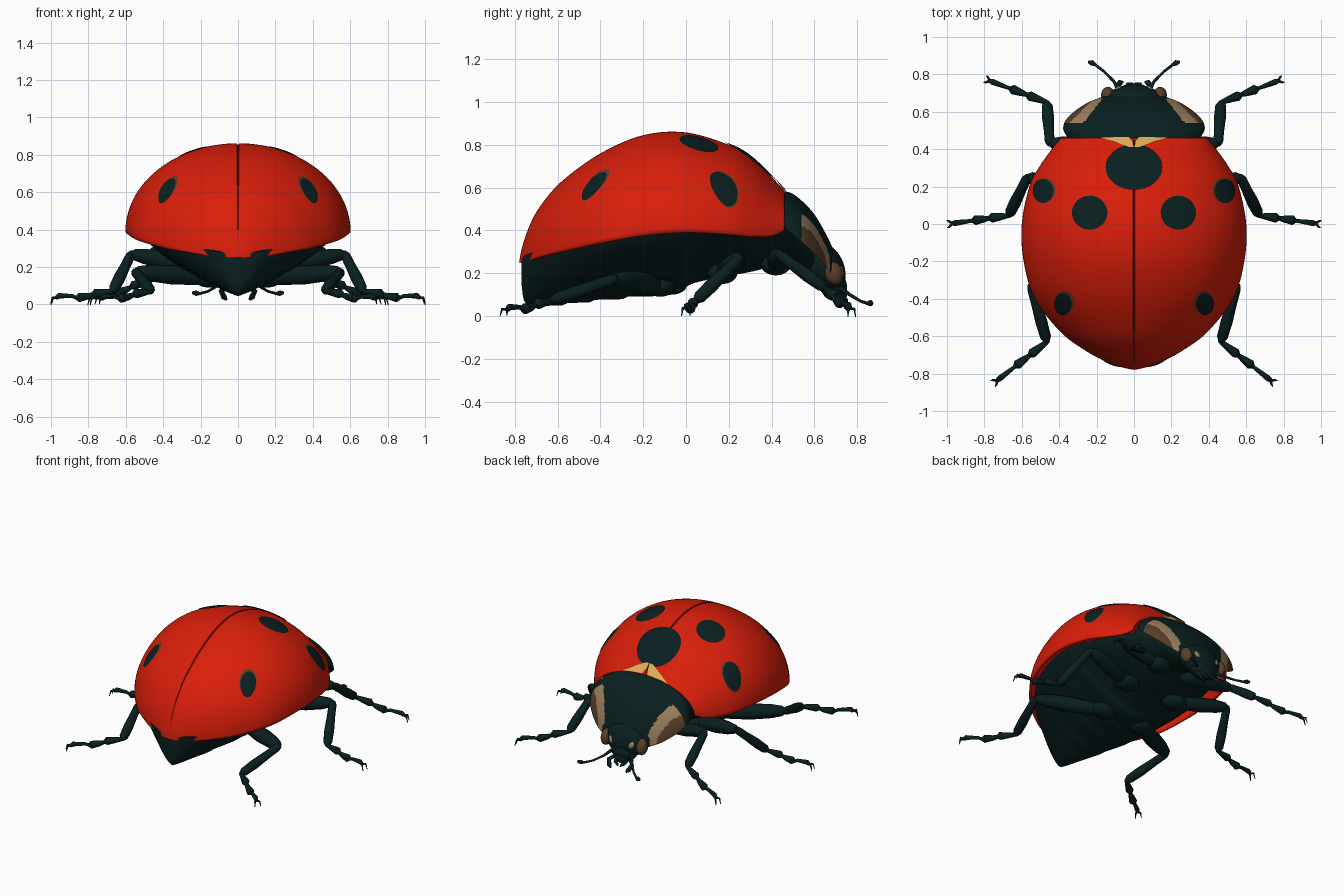
import bpy, bmesh, math
from mathutils import Vector

cube = bpy.data.objects.get("Cube")
if cube:
    bpy.data.objects.remove(cube, do_unlink=True)


def material(name, r, g, b):
    m = bpy.data.materials.new(name)
    m.use_nodes = True
    m.diffuse_color = (r, g, b, 1)
    bsdf = m.node_tree.nodes["Principled BSDF"]
    bsdf.inputs["Base Color"].default_value = (r, g, b, 1)
    bsdf.inputs["Roughness"].default_value = 0.6
    return m


RED = material("wing red", 0.69, 0.013, 0.003)
SEAM = material("seam dark red", 0.27, 0.008, 0.003)
BLACK = material("body black", 0.003, 0.014, 0.0145)
TAN = material("cheek tan", 0.34, 0.22, 0.11)
BROWN = material("eye brown", 0.1, 0.05, 0.023)
YELLOW = material("collar yellow", 0.75, 0.42, 0.1)


def add(name, mesh, *mats):
    ob = bpy.data.objects.new(name, mesh)
    bpy.context.collection.objects.link(ob)
    for m in mats:
        ob.data.materials.append(m)
    bpy.ops.object.select_all(action='DESELECT')
    ob.select_set(True)
    bpy.context.view_layer.objects.active = ob
    bpy.ops.object.shade_smooth_by_angle(angle=math.radians(40))
    return ob


def loft(name, rings, mats, closed=False, caps=False, rule=None):
    """Skin a list of equal-length point rings; rule picks each face's material."""
    bm = bmesh.new()
    grid = [[bm.verts.new(p) for p in ring] for ring in rings]
    n = len(grid[0])
    for a, b in zip(grid, grid[1:]):
        for j in range(n if closed else n - 1):
            k = (j + 1) % n
            bm.faces.new((a[j], a[k], b[k], b[j]))
    if caps:
        bm.faces.new(grid[0])
        bm.faces.new(grid[-1])
    bmesh.ops.remove_doubles(bm, verts=bm.verts, dist=0.0004)
    bmesh.ops.recalc_face_normals(bm, faces=bm.faces)
    bm.normal_update()
    if rule:
        for f in bm.faces:
            f.material_index = rule(f.calc_center_median(), f.normal)
    mesh = bpy.data.meshes.new(name)
    bm.to_mesh(mesh)
    bm.free()
    return add(name, mesh, *mats)


def sample(rows, t):
    """Smooth curve through table rows, t from 0 to 1."""
    last = len(rows) - 1
    i = min(int(t * last), last - 1)
    u = t * last - i
    quad = zip(rows[max(i - 1, 0)], rows[i], rows[i + 1], rows[min(i + 2, last)])
    return [b + u / 2 * (c - a + u * (2 * a - 5 * b + 4 * c - d + u * (3 * (b - c) + d - a)))
            for a, b, c, d in quad]


def steps(n):
    return [i / n for i in range(n + 1)]


def tube(name, points, radii, mat):
    cu = bpy.data.curves.new(name, 'CURVE')
    cu.dimensions = '3D'
    cu.bevel_depth, cu.bevel_resolution, cu.use_fill_caps = 1, 3, True
    sp = cu.splines.new('POLY')
    sp.points.add(len(points) - 1)
    for p, co, r in zip(sp.points, points, radii):
        p.co, p.radius = (*co, 1), r
    temp = bpy.data.objects.new(name, cu)
    mesh = bpy.data.meshes.new_from_object(temp)
    bpy.data.objects.remove(temp)
    mesh.materials.clear()
    return add(name, mesh, mat)


def ball(name, center, size, mat, tilt=0):
    bpy.ops.mesh.primitive_uv_sphere_add(segments=28, ring_count=18, location=center,
                                         rotation=(tilt, 0, 0))
    ob = bpy.context.object
    ob.name, ob.scale = name, size
    ob.data.materials.append(mat)
    bpy.ops.object.shade_smooth()


# Wing covers: rows are y, half width, rim height, crown height
SHELL = [(-.78, 0, .25, .25), (-.765, .07, .252, .325), (-.73, .16, .26, .425),
         (-.68, .255, .275, .515), (-.58, .39, .3, .63), (-.4, .53, .34, .76),
         (-.2, .59, .375, .845), (0, .6, .39, .858), (.2, .56, .38, .80), (.3, .51, .37, .745),
         (.4, .44, .372, .65), (.46, .39, .40, .585)]


def shell_row(y):
    lo, hi = 0, 1
    for _ in range(30):
        mid = (lo + hi) / 2
        lo, hi = (mid, hi) if sample(SHELL, mid)[0] < y else (lo, mid)
    return sample(SHELL, lo)


def arch(row, a):
    y, w, rim, top = row
    return Vector((w * math.cos(a), y, rim + (top - rim) * math.sin(a)))


def on_shell(x, y, lift):
    """Point straight above or below (x, y) on the wing covers, lifted outward."""
    row = shell_row(min(y, .459))
    p = arch(row, math.acos(max(-1, min(1, x / row[1]))))
    return p + lift * (p - Vector((0, 0, .3))).normalized()


angles = sorted([math.pi * s for s in steps(64)] + [math.pi / 2 - .01, math.pi / 2 + .01])
rings = []
for t in steps(72):
    row = sample(SHELL, t)
    ring = [arch(row, a) for a in angles]
    ring[len(ring) // 2].z -= .025 * (row[3] - row[2])
    rings.append(ring)
shell = loft("wing_covers", rings, [RED, SEAM],
             rule=lambda c, n: int(abs(c.x) < .004 and c.y > -.7))
solid = shell.modifiers.new("thickness", 'SOLIDIFY')
solid.thickness, solid.offset = .015, -1


# Spots laid on the wing covers
def spot(name, x, y, across, along, mat, lift):
    loops = [[on_shell(x + across * s * math.cos(f * math.tau),
                       y + along * s * math.sin(f * math.tau), lift)
              for f in steps(32)[:-1]] for s in steps(6)]
    loft(name, loops, [mat], closed=True)


spot("collar_spot", 0, .3, .15, .12, BLACK, .006)
for side, s in (("left", 1), ("right", -1)):
    spot(side + "_middle_spot", s * .235, .06, .094, .09, BLACK, .005)
    spot(side + "_side_spot", s * .482, .175, .055, .064, BLACK, .005)
    spot(side + "_rear_spot", s * .377, -.425, .046, .058, BLACK, .005)
    spot(side + "_side_spot_edge", s * .478, .179, .06, .065, BROWN, .003)
    spot(side + "_rear_spot_edge", s * .371, -.418, .052, .062, BROWN, .003)
    # Pale wedges at the front of the wing covers
    wedge = [[on_shell(s * (near + (far - near) * u), y, .008) for u in steps(8)]
             for y, near, far in ((.405, .003, .025), (.435, .006, .11), (.459, .025, .185))]
    loft(side + "_collar_wedge", wedge, [YELLOW])

# Keeled belly with overlapping plates: y, half width, upper z, lower z
BELLY = [(-.768, .05, .265, .14), (-.74, .15, .29, .045), (-.6, .33, .32, .05),
         (-.4, .475, .365, .07), (-.2, .53, .4, .09), (-.05, .54, .415, .1),
         (.05, .525, .415, .15), (.3, .44, .4, .2), (.45, .3, .4, .23), (.6, .16, .32, .17)]
rings = []
for t in steps(72):
    y, w, top, low = sample(BELLY, t)
    step = 1 + (.04 * ((y * 7) % 1) if -.7 < y < 0 else 0)
    rings.append([(w * math.copysign(abs(math.cos(a)) ** 1.4, math.cos(a)), y,
                   top - (top - low) / 1.03 * step * math.sin(a) ** 1.5)
                  for a in [math.pi * s for s in steps(28)]])
loft("belly", rings, [BLACK], closed=True, caps=True)
ball("thorax", (0, .41, .42), (.33, .1, .13), BLACK)

# Neck shield: half width, crown y, crown z, side y, side z
SHIELD = [(.35, .457, .585, .457, .42), (.378, .50, .57, .505, .375),
          (.365, .55, .53, .555, .335), (.315, .60, .475, .605, .285),
          (.245, .645, .40, .65, .235), (.17, .685, .32, .68, .20)]
rings = []
for t in steps(60):
    w, yt, zt, ys, zs = sample(SHIELD, t)
    ring = []
    for u in steps(72):
        h = math.sin(math.pi * u)
        ring.append((w * math.cos(math.pi * u), ys + (yt - ys) * h, zs + (zt - zs) * h))
    rings.append(ring)


def cheek(c, n):
    reach = abs(c.x) + c.y
    if n.z <= 0 or not .54 < c.y < .672 or abs(c.x) + .8 * c.y < .705:
        return 0
    return 2 if reach > .885 else 1


loft("neck_shield", rings, [BLACK, TAN, BROWN], closed=True, caps=True, rule=cheek)

# Head and mouth
ball("head", (0, .655, .22), (.155, .085, .125), BLACK, .35)
ball("snout", (0, .69, .14), (.095, .062, .07), BLACK, .3)
ball("upper_lip", (0, .72, .10), (.055, .032, .04), BLACK)


# Legs: hip, knee, ankle, toe and thigh thickness
LEGS = {"front": ((.14, .42, .24), (.45, .43, .29), (.465, .65, .13), (.77, .765, .035), .042),
        "middle": ((.2, .17, .2), (.57, .25, .27), (.67, .045, .07), (.97, .003, .035), .045),
        "rear": ((.15, -.12, .14), (.55, -.33, .175), (.465, -.63, .07), (.73, -.835, .03), .048)}


def leg(label, s, hip, knee, ankle, toe, r):
    hip, knee, ankle, toe = [Vector((s * p[0], p[1], p[2])) for p in (hip, knee, ankle, toe)]
    ball(label + "_hip", hip, (.09, .07, .05), BLACK)
    tube(label + "_thigh", [hip.lerp(knee, u) for u in (0, .2, .5, .8, .95, 1)],
         [r * k for k in (.7, .95, 1.1, .95, .7, .4)], BLACK)
    tube(label + "_shin", [knee.lerp(ankle, u) for u in (-.03, .05, .3, .65, .92, 1.02)],
         [.016, .026, .027, .032, .029, .012], BLACK)
    foot = [ankle.lerp(toe, u) for u in (0, .08, .3, .36, .44, .6, .66, .72, .95, 1)]
    for p, sag in zip(foot, (0, 0, 0, -.005, -.01, -.012, -.01, 0, .01, 0)):
        p.z += sag
    tube(label + "_foot", foot,
         [.012, .016, .026, .012, .018, .026, .01, .011, .016, .012], BLACK)
    ahead = (toe - ankle).normalized()
    out = Vector((-ahead.y, ahead.x, 0))
    for i, k in enumerate((-1, 1)):
        tube(f"{label}_claw_{i + 1}",
             [toe, toe + ahead * .02 + out * k * .016 + Vector((0, 0, .004)),
              toe + ahead * .03 + out * k * .02 - Vector((0, 0, toe.z - .004))],
             [.008, .006, .002], BLACK)


for side, s in (("left", 1), ("right", -1)):
    for name, joints in LEGS.items():
        leg(f"{side}_{name}", s, *joints)
    # Eyes, brow marks, feelers and mouth parts
    ball(side + "_eye", (s * .14, .69, .2), (.036, .042, .056), BROWN, .3)
    ball(side + "_brow_mark", (s * .075, .722, .215), (.024, .012, .03), TAN, .4)
    tube(side + "_feeler", [(s * .08, .72, .13), (s * .11, .765, .1), (s * .16, .815, .07),
                            (s * .205, .85, .058), (s * .225, .862, .06), (s * .245, .868, .062)],
         [.012, .008, .007, .008, .015, .007], BLACK)
    tube(side + "_mouth_feeler", [(s * .05, .7, .1), (s * .09, .735, .07), (s * .075, .755, .04),
                                  (s * .06, .76, .025)], [.012, .014, .016, .006], BLACK)
    tube(side + "_jaw", [(s * .035, .72, .09), (s * .03, .745, .07), (s * .008, .752, .05)],
         [.018, .014, .005], BLACK)
